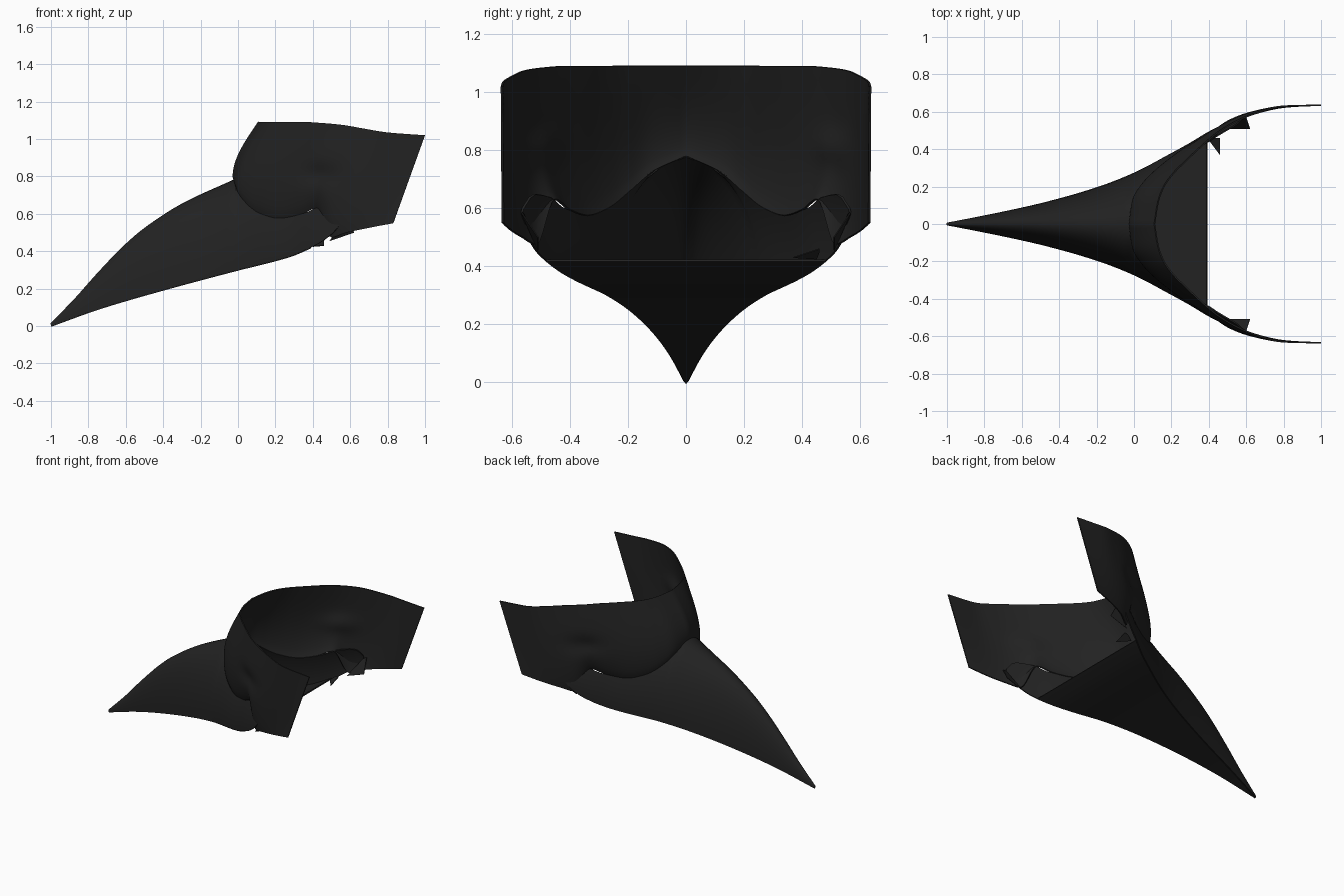
import bpy
import math

if "Cube" in bpy.data.objects:
    bpy.data.objects.remove(bpy.data.objects["Cube"])

black = bpy.data.materials.new("black_cloth")
black.diffuse_color = (0.016, 0.016, 0.016, 1)
black.use_nodes = True
black.node_tree.nodes["Principled BSDF"].inputs["Base Color"].default_value = black.diffuse_color


def curve(points):
    """Smooth interpolation through (x, value) points."""
    xs, vs = zip(*points)
    n = len(xs)
    secant = [(vs[i + 1] - vs[i]) / (xs[i + 1] - xs[i]) for i in range(n - 1)]
    slope = [secant[0]]
    for a, b in zip(secant, secant[1:]):
        slope.append(2 * a * b / (a + b) if a * b > 0 else 0)
    slope.append(secant[-1])

    def f(x):
        x = min(max(x, xs[0]), xs[-1])
        i = max(k for k in range(n - 1) if xs[k] <= x)
        h = xs[i + 1] - xs[i]
        t = (x - xs[i]) / h
        return (vs[i] * (1 + 2 * t) * (1 - t) ** 2 + slope[i] * h * t * (1 - t) ** 2
                + vs[i + 1] * t * t * (3 - 2 * t) + slope[i + 1] * h * t * t * (t - 1))
    return f


def sheet(name, rows, thickness=0.008, mirror=True):
    """Thin shell from a grid of points, mirrored left to right."""
    m = len(rows[0])
    verts = [p for row in rows for p in row]
    faces = [(i * m + j, (i + 1) * m + j, (i + 1) * m + j + 1, i * m + j + 1)
             for i in range(len(rows) - 1) for j in range(m - 1)]
    mesh = bpy.data.meshes.new(name)
    mesh.from_pydata(verts, [], faces)
    mesh.materials.append(black)
    ob = bpy.data.objects.new(name, mesh)
    bpy.context.collection.objects.link(ob)
    if mirror:
        mod = ob.modifiers.new("mirror", 'MIRROR')
        mod.use_axis = (False, True, False)
    mod = ob.modifiers.new("thickness", 'SOLIDIFY')
    mod.thickness = thickness
    mod.offset = 0
    bpy.ops.object.select_all(action='DESELECT')
    ob.select_set(True)
    bpy.context.view_layer.objects.active = ob
    bpy.ops.object.convert(target='MESH')
    bpy.ops.object.shade_smooth_by_angle(angle=math.radians(35))
    return ob


# Beak profiles along x: half width, lower edge, ridge height, seam, flap edge
width = curve([(-1, .003), (-.75, .052), (-.5, .107), (-.2, .192), (0, .27),
               (.2, .375), (.3, .43), (.4, .49), (.5, .54), (.58, .575)])
low = curve([(-1, .0), (-.75, .09), (-.5, .165), (0, .30), (.2, .35),
             (.3, .38), (.4, .425), (.5, .475), (.58, .5)])
ridge = curve([(-1, .012), (-.87, .145), (-.75, .28), (-.6, .435), (-.5, .52),
               (-.3, .65), (-.02, .78)])
seam = curve([(-.02, .78), (0, .72), (.05, .65), (.12, .60), (.22, .575),
              (.35, .60), (.45, .64), (.53, .648), (.56, .635), (.58, .60)])
flap = curve([(.45, 0), (.50, .015), (.58, .085)])


def section(x, z):
    """Half width of the elliptical beak section at height z."""
    h = ridge(x) - low(x) if x < -.02 else .48
    s = min(1, max(0, (z - low(x)) / h))
    return width(x) * math.sqrt(1 - s * s)


# Beak shell
stations = [-1 + .98 * i / 28 for i in range(29)]
stations += [-.012, 0, .012, .03] + [.05 + .53 * i / 22 for i in range(23)]
rows = []
for x in stations:
    h = ridge(x) - low(x) if x <= -.02 else .48
    top = ridge(x) if x <= -.02 else seam(x)
    a0 = math.asin(flap(x) / h) if x > .45 else 0
    a1 = math.asin(min(1, (top - low(x)) / h))
    row = []
    for j in range(15):
        a = a0 + (a1 - a0) * j / 14
        row.append((x, width(x) * math.cos(a), low(x) + h * math.sin(a)))
    rows.append(row)
sheet("beak", rows)

# Flat beak underside
rows = []
for i in range(31):
    x = -1 + 1.39 * i / 30
    rows.append([(x, width(x) * k / 4, low(x)) for k in range(-4, 5)])
sheet("beak_underside", rows, mirror=False)

# Face band: upper rim and lower edge by column
top_x = [.11, .13, .16, .21, .28, .36, .45, .56, .66, .80, 1.0]
top_y = [0, .12, .20, .27, .34, .415, .49, .555, .595, .63, .635]
top_z = [1.09, 1.09, 1.09, 1.09, 1.09, 1.09, 1.085, 1.075, 1.058, 1.035, 1.02]
bot_x = [-.02, 0, .05, .12, .22, .33, .42, .50, .58, .70, .83]
bot_y = [0] + [section(x, seam(x)) - .003 for x in bot_x[1:7]] + [.515, .565, .605, .632]
bot_z = [seam(x) for x in bot_x[:7]] + [.475, .50, .525, .55]
bulge = [.033, .033, .033, .034, .036, .038, .036, .028, .016, .004, 0]
tracks = [curve(list(enumerate(t))) for t in
          (top_x, top_y, top_z, bot_x, bot_y, bot_z, bulge)]
rows = []
for i in range(61):
    c = i / 6
    tx, ty, tz, bx, by, bz, b = [f(c) for f in tracks]
    ang = math.radians(90 * min(1, c / 8))
    row = []
    for j in range(21):
        t = j / 20
        x, y, z = bx + (tx - bx) * t, by + (ty - by) * t, bz + (tz - bz) * t
        # outward swell with a shallow cheek hollow
        d = b * math.sin(math.pi * t ** .75)
        d -= .02 * math.exp(-((x - .45) / .09) ** 2 - ((z - .81) / .055) ** 2)
        row.append((x - d * math.cos(ang), y + d * math.sin(ang) if c > 0 else 0, z))
    rows.append(row)
sheet("face_band", rows)

# Folded tabs inside the band
sheet("side_tab", [[(.49, .51, .455), (.62, .51, .50)],
                   [(.58, .56, .58), (.60, .57, .59)]], .004)
sheet("inner_tab", [[(.40, .45, .425), (.46, .37, .43)],
                    [(.43, .46, .45), (.46, .46, .46)]], .004, mirror=False)
